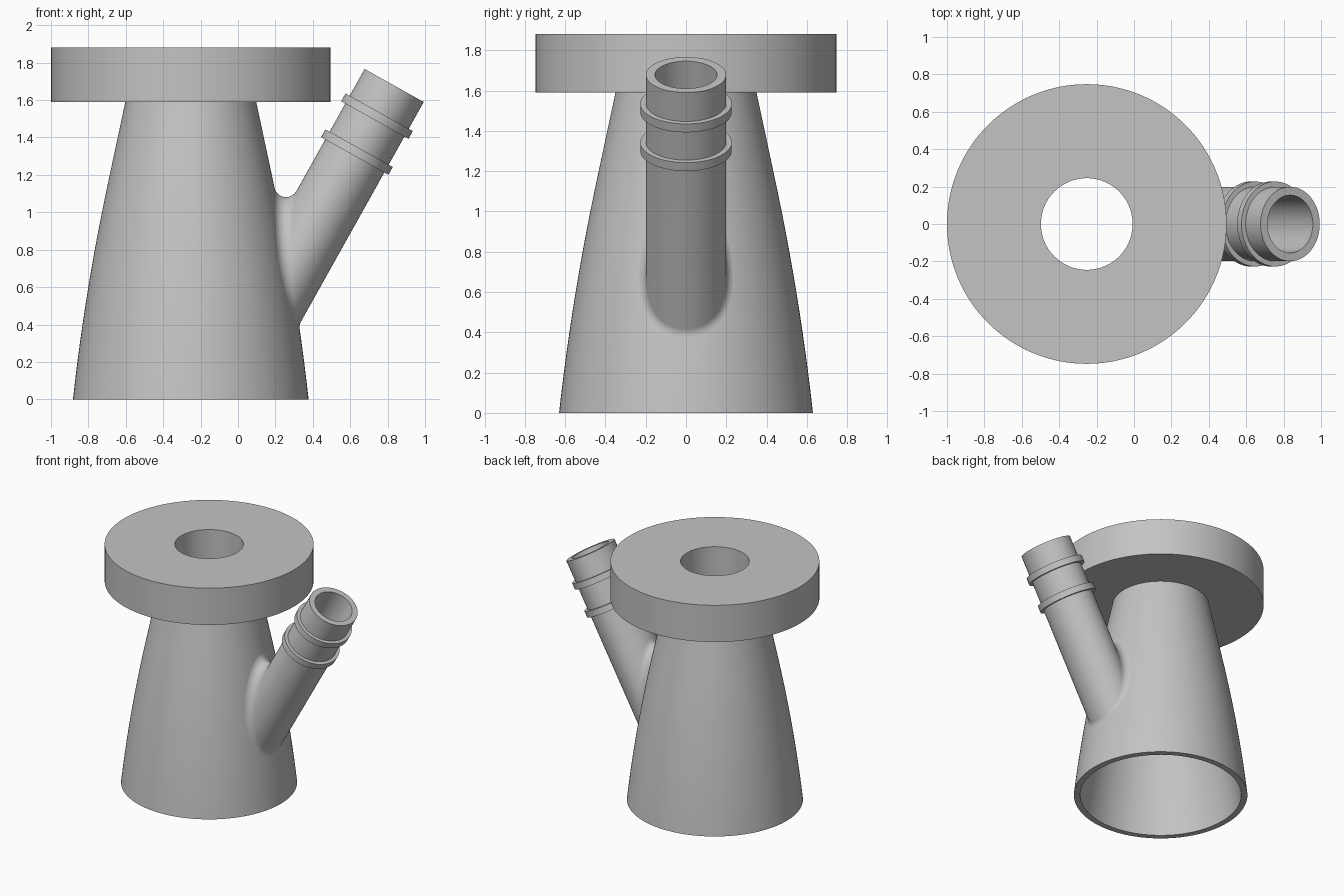
import bpy, bmesh
from math import sin, cos, pi, radians, sqrt
from mathutils import Vector

cube = bpy.data.objects.get("Cube")
if cube:
    bpy.data.objects.remove(cube, do_unlink=True)

grey = bpy.data.materials.new("plain grey")
grey.use_nodes = True
grey.diffuse_color = (0.55, 0.55, 0.55, 1)
grey.node_tree.nodes["Principled BSDF"].inputs["Base Color"].default_value = (0.55, 0.55, 0.55, 1)

SEG = 128
ANGLES = [2 * pi * i / SEG for i in range(SEG)]
AXIS_X = -0.2525                      # vertical axis of body and flange
BODY_TOP = 1.59
TILT = radians(29.2)
UP = Vector((sin(TILT), 0, cos(TILT)))       # branch direction
SIDE = Vector((cos(TILT), 0, -sin(TILT)))
ACROSS = Vector((0, 1, 0))
END = Vector((0.835, 0, 1.678))       # centre of the branch mouth
OUTER, BORE, COLLAR = (0.181, 0.199), (0.139, 0.154), (0.206, 0.227)
FILLET = 0.063


def loft(name, rings):
    """Closed shell through a loop of rings of points."""
    bm = bmesh.new()
    rows = [[bm.verts.new(p) for p in ring] for ring in rings]
    for a, b in zip(rows, rows[1:] + rows[:1]):
        for i in range(SEG):
            j = (i + 1) % SEG
            bm.faces.new((a[i], a[j], b[j], b[i]))
    bmesh.ops.recalc_face_normals(bm, faces=bm.faces)
    return finish(name, bm)


def finish(name, bm):
    mesh = bpy.data.meshes.new(name)
    bm.to_mesh(mesh)
    bm.free()
    mesh.materials.append(grey)
    obj = bpy.data.objects.new(name, mesh)
    bpy.context.collection.objects.link(obj)
    return obj


def activate(obj):
    bpy.ops.object.select_all(action='DESELECT')
    obj.select_set(True)
    bpy.context.view_layer.objects.active = obj


def smooth(obj):
    activate(obj)
    bpy.ops.object.shade_smooth_by_angle(angle=radians(30))


def lathe(name, profile):
    return loft(name, [[Vector((AXIS_X + r * cos(a), r * sin(a), z)) for a in ANGLES]
                       for r, z in profile])


def body_radius(z):
    # gentle curve below, straight cone above
    k = min(z, 1.15)
    return 0.63 - 0.11 * k - 0.045 * k * k - 0.2135 * (z - k)


def body_normal(p):
    slope = (body_radius(p.z - 0.01) - body_radius(p.z + 0.01)) / 0.02
    flat = Vector((p.x - AXIS_X, p.y, 0)).normalized()
    return (flat + Vector((0, 0, slope))).normalized()


def body_distance(p):
    gap = sqrt((p.x - AXIS_X) ** 2 + p.y ** 2) - body_radius(p.z)
    return gap * body_normal(p).to_2d().length


def tube_point(size, a, t):
    return END - UP * t + SIDE * (size[0] * cos(a)) + ACROSS * (size[1] * sin(a))


def tube_normal(size, a):
    return (SIDE * (cos(a) / size[0]) + ACROSS * (sin(a) / size[1])).normalized()


def tube_ring(size, t):
    return [tube_point(size, a, t) for a in ANGLES]


def reach(size, a, offset, target):
    """Distance down the tube at which the offset line comes to target from the body."""
    lo, hi = 0.0, 1.6
    shift = tube_normal(size, a) * offset
    for _ in range(40):
        mid = (lo + hi) / 2
        if body_distance(tube_point(size, a, mid) + shift) > target:
            lo = mid
        else:
            hi = mid
    return lo


# Hollow body with a wall that thickens upwards
heights = [BODY_TOP * i / 16 for i in range(17)]
outer_wall = [(body_radius(z), z) for z in heights]
inner_wall = [(body_radius(z) - 0.045 - 0.06 * z / BODY_TOP, z) for z in reversed(heights)]
body = lathe("body", outer_wall + inner_wall)

# Flange ring on top
flange = lathe("flange", [(0.245, BODY_TOP), (0.7475, BODY_TOP), (0.7475, 1.88), (0.245, 1.88)])

# Branch opening through the body wall
bm = bmesh.new()
caps = [[bm.verts.new(p) for p in tube_ring(BORE, t)] for t in (0.6, 1.5)]
for i in range(SEG):
    j = (i + 1) % SEG
    bm.faces.new((caps[0][i], caps[0][j], caps[1][j], caps[1][i]))
for cap in caps:
    bm.faces.new(cap)
bmesh.ops.recalc_face_normals(bm, faces=bm.faces)
cutter = finish("bore_cutter", bm)
cutter.hide_render = True
cut = body.modifiers.new("bore", 'BOOLEAN')
cut.operation = 'DIFFERENCE'
cut.solver = 'EXACT'
cut.object = cutter
activate(body)
bpy.ops.object.modifier_apply(modifier=cut.name)
bpy.data.objects.remove(cutter, do_unlink=True)

# Branch pipe with a rolling fillet where it meets the body
STEPS = 12
blend = [[] for _ in range(STEPS + 1)]
for a in ANGLES:
    n = tube_normal(OUTER, a)
    centre = tube_point(OUTER, a, reach(OUTER, a, FILLET, FILLET)) + n * FILLET
    nb = body_normal(centre)
    for s in range(STEPS + 1):
        blend[s].append(centre - n.slerp(nb, s / STEPS) * FILLET)
    blend[-1][-1] -= nb * 0.001       # tuck the last ring into the body
bore_end = [tube_point(BORE, a, reach(BORE, a, 0, -0.02)) for a in ANGLES]
branch = loft("branch_pipe", [bore_end, tube_ring(BORE, 0), tube_ring(OUTER, 0)] + blend)

# Two raised collars near the branch mouth
collars = []
for label, t in (("upper", 0.164), ("lower", 0.384)):
    collars.append(loft(label + "_collar", [
        tube_ring(COLLAR, t), tube_ring(COLLAR, t + 0.048),
        tube_ring((0.17, 0.188), t + 0.048), tube_ring((0.17, 0.188), t)]))

for part in [body, flange, branch] + collars:
    smooth(part)
